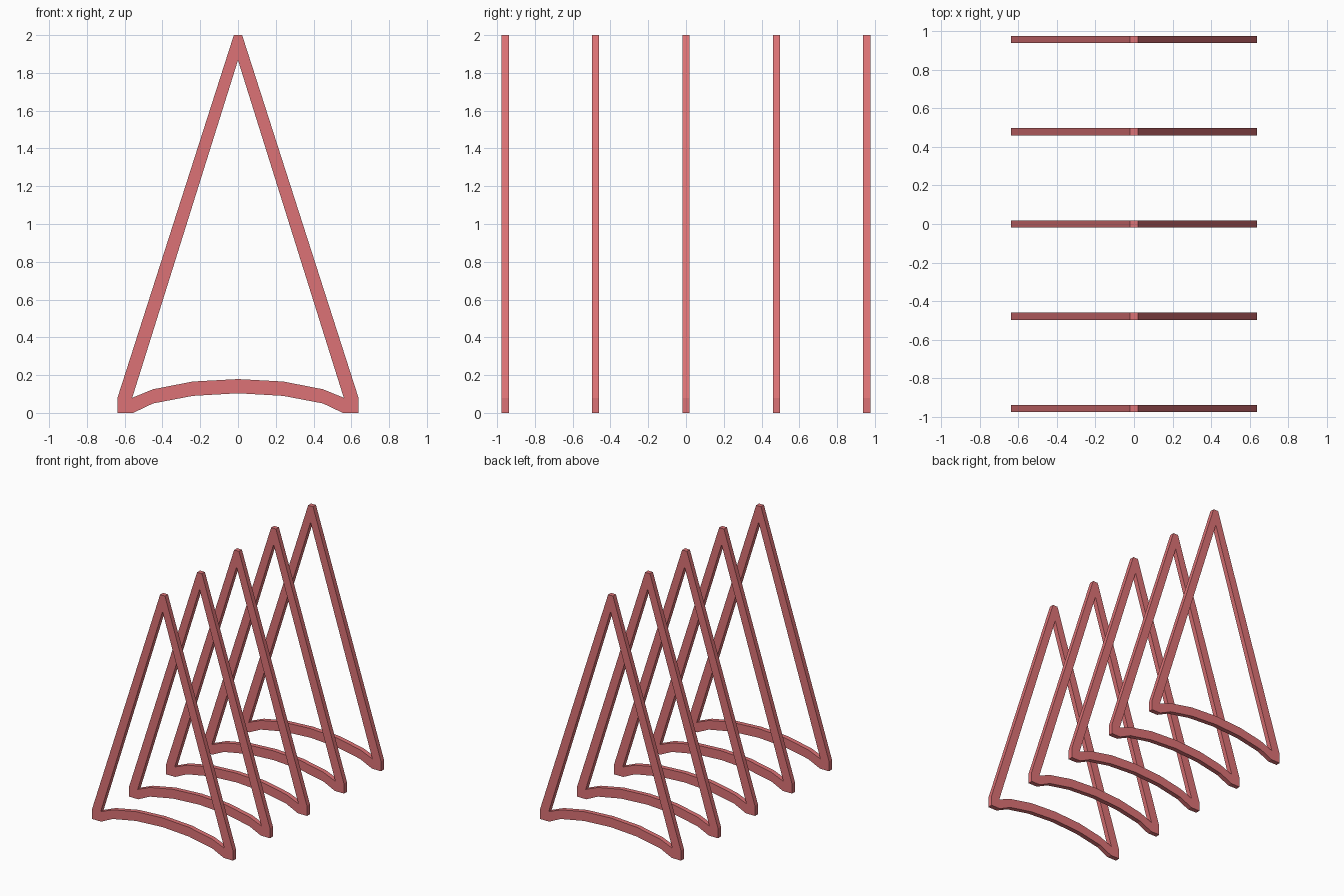
import bpy, bmesh

if "Cube" in bpy.data.objects:
    bpy.data.objects.remove(bpy.data.objects["Cube"])

red = bpy.data.materials.new("red_paint")
red.diffuse_color = (0.72, 0.17, 0.18, 1)
red.use_nodes = True
red.node_tree.nodes["Principled BSDF"].inputs["Base Color"].default_value = red.diffuse_color

# Right half of the frame outline (x, z): arched tie, foot, leaning leg, apex
HALF = [(0, 0.104), (0.24, 0.09), (0.45, 0.05), (0.555, 0), (0.638, 0),
        (0.638, 0.08), (0.022, 2.0), (0, 2.0), (0, 1.867), (0.56, 0.08),
        (0.45, 0.125), (0.24, 0.166), (0, 0.179)]
T = 0.019  # half thickness


def make_mesh():
    bm = bmesh.new()
    front = [bm.verts.new((x, -T, z)) for x, z in HALF]
    back = [bm.verts.new((x, T, z)) for x, z in HALF]
    bm.faces.new(front)
    bm.faces.new(back[::-1])
    n = len(HALF)
    for i in range(n):
        j = (i + 1) % n
        # leave the cuts on the mirror plane open
        if HALF[i][0] == 0 and HALF[j][0] == 0:
            continue
        bm.faces.new((front[j], front[i], back[i], back[j]))
    bmesh.ops.recalc_face_normals(bm, faces=bm.faces)
    bmesh.ops.triangulate(bm, faces=[f for f in bm.faces if len(f.verts) > 4])
    me = bpy.data.meshes.new("a_frame")
    bm.to_mesh(me)
    bm.free()
    me.materials.append(red)
    return me


# Five evenly spaced A-shaped frames
mesh = make_mesh()
for i in range(5):
    ob = bpy.data.objects.new(f"a_frame_{i + 1}", mesh)
    ob.location.y = (i - 2) * 0.4785
    bpy.context.collection.objects.link(ob)
    mirror = ob.modifiers.new("mirror", 'MIRROR')
    mirror.use_axis[0] = True
    mirror.use_clip = True
